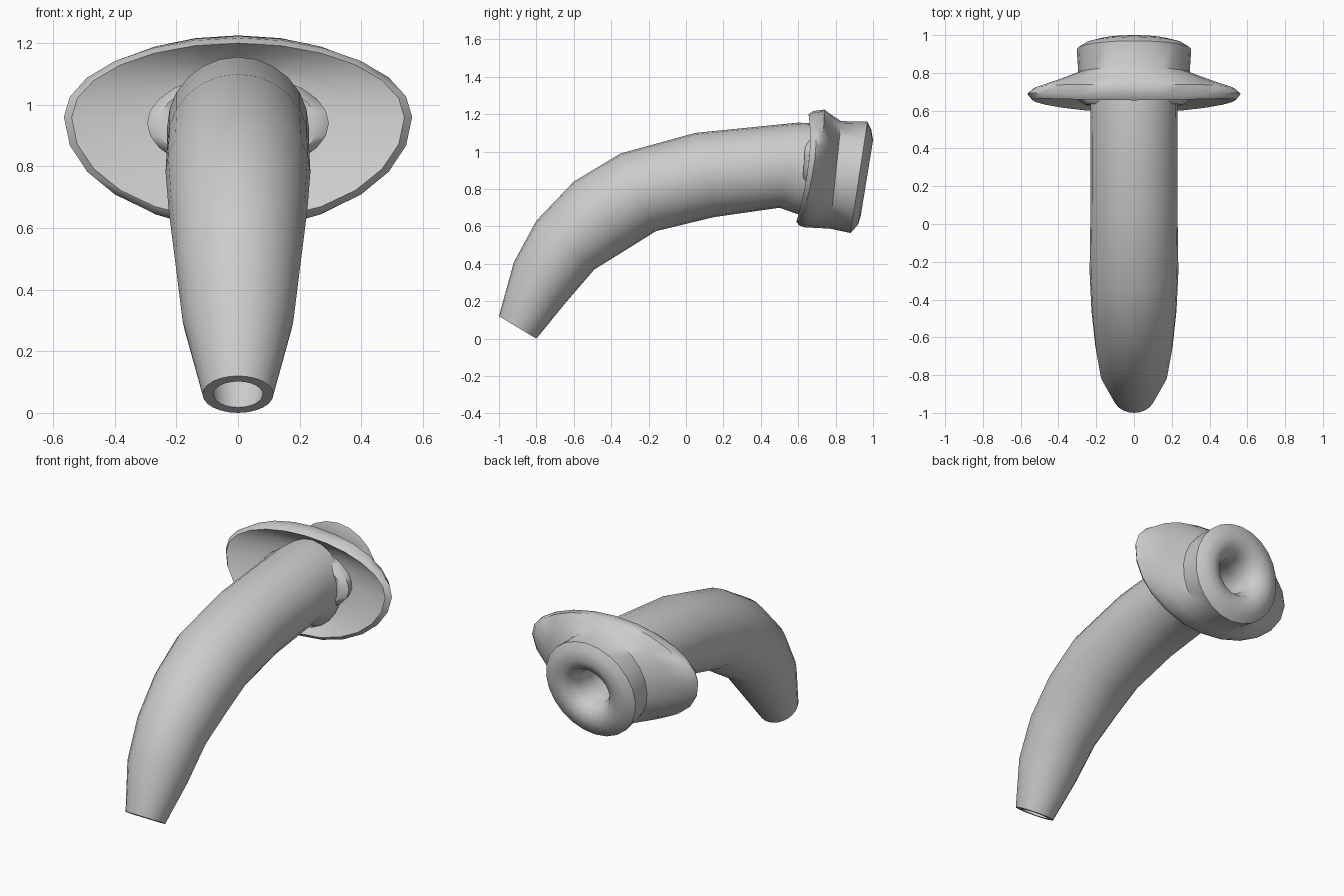
import bpy
import bmesh
import math

if "Cube" in bpy.data.objects:
    bpy.data.objects.remove(bpy.data.objects["Cube"], do_unlink=True)

grey = bpy.data.materials.new("soft grey")
grey.use_nodes = True
grey.diffuse_color = (0.6, 0.6, 0.6, 1)
grey.node_tree.nodes["Principled BSDF"].inputs["Base Color"].default_value = (0.6, 0.6, 0.6, 1)


def oval(top, bottom, half_width, widest=0.5, bend=0, sides=24):
    """Tilted oval from its top and bottom (y, z), widest at a fraction below the top."""
    points = []
    for i in range(sides):
        a = math.tau * i / sides
        c = math.cos(a)
        t = widest - c * (widest if c > 0 else 1 - widest)
        x = half_width * math.sin(a)
        y = top[0] + (bottom[0] - top[0]) * t + bend * math.sin(a) ** 2
        z = top[1] + (bottom[1] - top[1]) * t
        points.append((x, y, z))
    return points


def shrink(section, factor):
    """Same section scaled about its middle."""
    (ty, tz), (by, bz), w = section
    y, z = (ty + by) / 2, (tz + bz) / 2
    return ((y + (ty - y) * factor, z + (tz - z) * factor),
            (y + (by - y) * factor, z + (bz - z) * factor), w * factor)


def loft(name, sections, angle=50):
    bm = bmesh.new()
    rings = [[bm.verts.new(p) for p in oval(*s)] for s in sections]
    for a, b in zip(rings, rings[1:]):
        for i in range(len(a)):
            j = (i + 1) % len(a)
            bm.faces.new((a[i], a[j], b[j], b[i]))
    bmesh.ops.recalc_face_normals(bm, faces=bm.faces)
    mesh = bpy.data.meshes.new(name)
    bm.to_mesh(mesh)
    bm.free()
    mesh.materials.append(grey)
    obj = bpy.data.objects.new(name, mesh)
    bpy.context.collection.objects.link(obj)
    bpy.ops.object.select_all(action="DESELECT")
    obj.select_set(True)
    bpy.context.view_layer.objects.active = obj
    bpy.ops.object.shade_smooth_by_angle(angle=math.radians(angle))


# Curved hollow tube, from the open tip to the flange
tube = [
    ((-1.0, 0.12), (-0.8, 0.0), 0.115),
    ((-0.92, 0.41), (-0.645, 0.19), 0.18),
    ((-0.8, 0.63), (-0.49, 0.37), 0.205),
    ((-0.6, 0.84), (-0.32, 0.475), 0.225),
    ((-0.35, 0.99), (-0.16, 0.575), 0.235),
    ((0.05, 1.1), (0.15, 0.65), 0.23),
    ((0.6, 1.155), (0.5, 0.7), 0.23),
    ((0.72, 1.15), (0.64, 0.65), 0.23),
]
bore = [shrink(s, 0.7) for s in tube]
loft("curved_tube", bore[::-1] + tube)

# Oval hub around the tube root
loft("tube_root_hub", [
    ((0.66, 1.07), (0.62, 0.8), 0.2),
    ((0.64, 1.08), (0.62, 0.79), 0.26),
    ((0.67, 1.1), (0.64, 0.78), 0.295),
    ((0.74, 1.1), (0.7, 0.78), 0.28),
])

# Wide dished flange flowing back into the round collar with a funnel opening
loft("flange_and_collar", [
    ((0.74, 1.13), (0.66, 0.69), 0.22),
    ((0.71, 1.16), (0.63, 0.66), 0.36, 0.42, 0.02),
    ((0.655, 1.2), (0.59, 0.625), 0.54, 0.42, 0.03),
    ((0.68, 1.217), (0.605, 0.605), 0.565, 0.42, 0.04),
    ((0.74, 1.225), (0.635, 0.595), 0.535, 0.42, 0.02),
    ((0.78, 1.195), (0.7, 0.592), 0.42, 0.45, 0.01),
    ((0.83, 1.163), (0.77, 0.588), 0.295),
    ((0.97, 1.16), (0.88, 0.565), 0.303),
    ((0.99, 1.12), (0.92, 0.61), 0.26),
    ((1.0, 1.06), (0.935, 0.66), 0.205),
    ((0.97, 1.0), (0.925, 0.72), 0.145),
    ((0.91, 0.97), (0.87, 0.76), 0.105),
    ((0.79, 0.98), (0.75, 0.77), 0.105),
    ((0.65, 1.03), (0.6, 0.79), 0.14),
])
